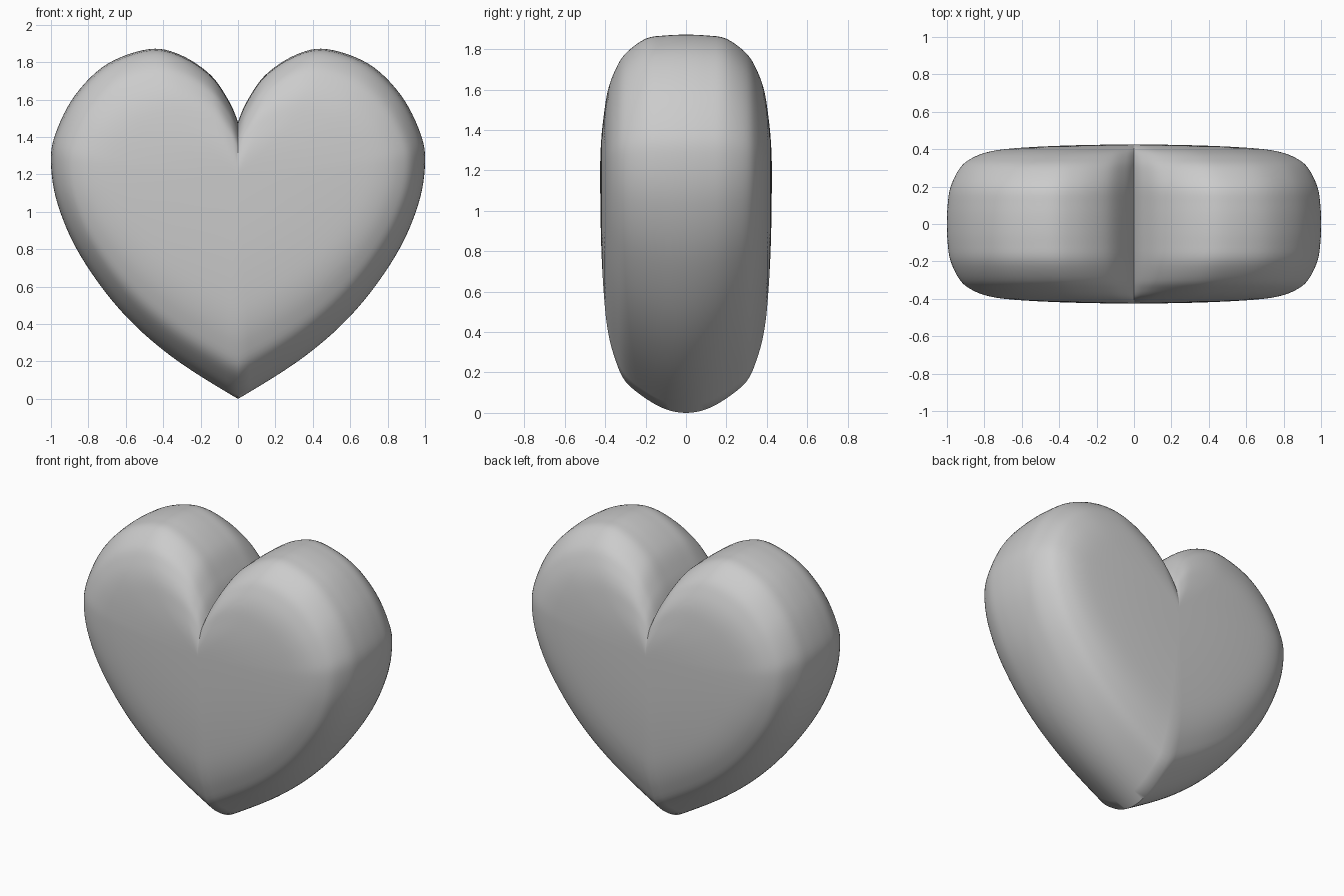
import bpy, bmesh
from mathutils import Vector

if "Cube" in bpy.data.objects:
    bpy.data.objects.remove(bpy.data.objects["Cube"])


def spline(pts, steps):
    """Catmull-Rom through pts[1:-1]; first and last points only steer."""
    p = [Vector(q) for q in pts]
    out = []
    for a, b, c, d in zip(p, p[1:], p[2:], p[3:]):
        for i in range(steps):
            t = i / steps
            out.append(0.5 * (2 * b + (c - a) * t + (2 * a - 5 * b + 4 * c - d) * t * t
                              + (3 * b - a - 3 * c + d) * t ** 3))
    return out + [p[-2]]


# Right half of the heart outline (x, z), from cleft to tip
half = spline([(-.03, 1.36), (0, 1.48), (.053, 1.60), (.15, 1.735), (.31, 1.84), (.475, 1.87),
               (.70, 1.79), (.87, 1.625), (.975, 1.42), (1, 1.26), (.963, 1.037),
               (.845, .77), (.63, .475), (.36, .23), (0, 0), (-.4, -.22)], 6)
outline = [(v.x, v.y) for v in half] + [(-v.x, v.y) for v in half[-2:0:-1]]

# Pillow profile: depth, then scale of the width, upper part and lower part
rings = spline([(-.1, .996, .994, .985), (0, 1, 1, 1), (.1, .996, .994, .985),
                (.2, .98, .97, .94), (.3, .93, .86, .87), (.35, .87, .74, .78),
                (.385, .78, .60, .67), (.405, .64, .43, .53), (.42, .35, .22, .30),
                (.425, 0, 0, 0), (.42, -.35, -.22, -.30)], 4)
rings = [(-r[0], *r[1:]) for r in rings[:0:-1]] + [tuple(r) for r in rings]

# Heart body: stacked rings joined by quads
MID = 1.2
bm = bmesh.new()
loops = []
for y, sx, top, low in rings:
    loops.append([bm.verts.new((x * sx, y, MID + (z - MID) * (top if z > MID else low)))
                  for x, z in outline])
n = len(outline)
for a, b in zip(loops, loops[1:]):
    for i in range(n):
        j = (i + 1) % n
        bm.faces.new((a[i], a[j], b[j], b[i]))
bmesh.ops.remove_doubles(bm, verts=bm.verts, dist=1e-5)
bmesh.ops.recalc_face_normals(bm, faces=bm.faces)
mesh = bpy.data.meshes.new("heart")
bm.to_mesh(mesh)
bm.free()

heart = bpy.data.objects.new("heart", mesh)
bpy.context.collection.objects.link(heart)
bpy.context.view_layer.objects.active = heart
heart.select_set(True)
bpy.ops.object.shade_smooth_by_angle(angle=1.0)
